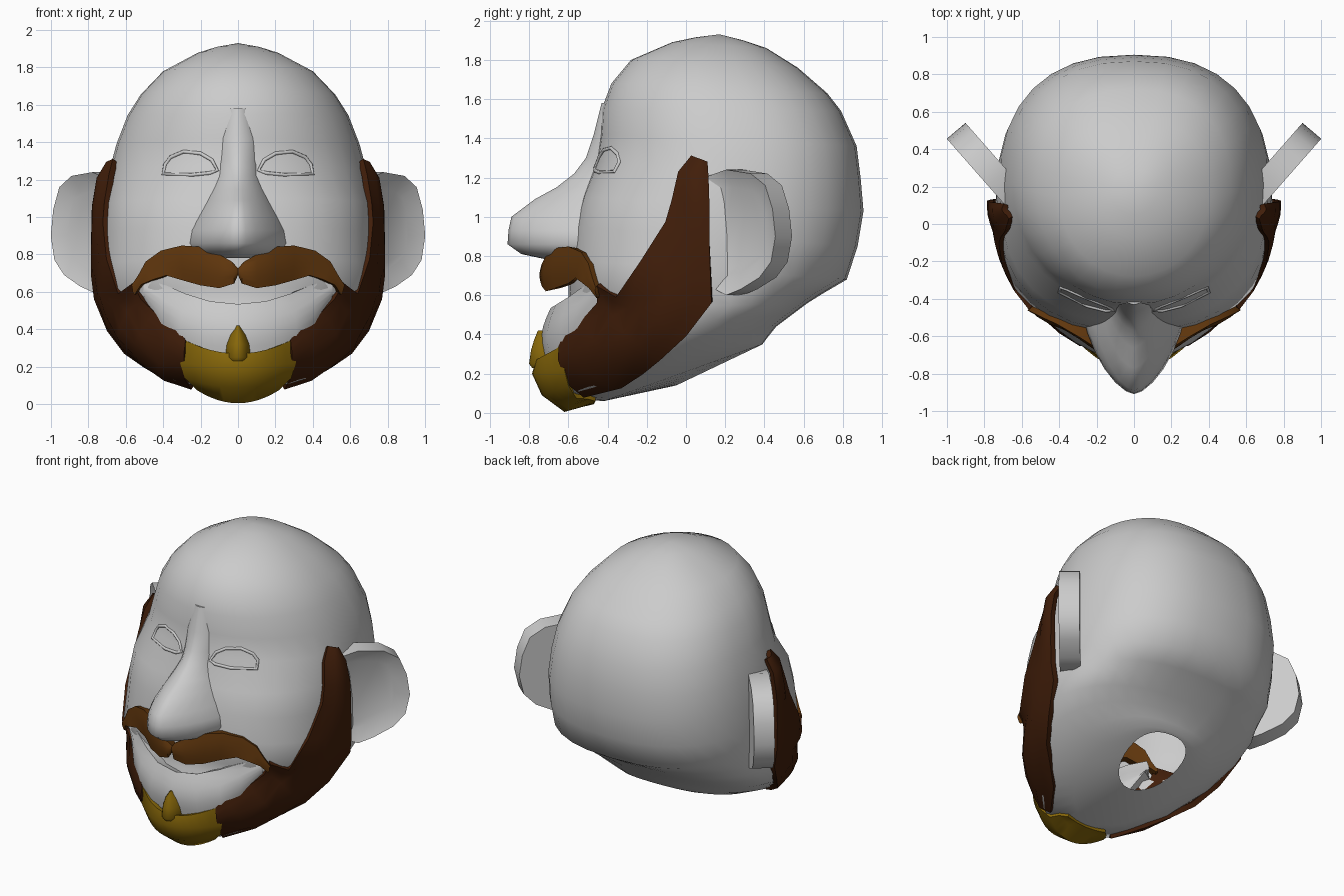
import bpy, bmesh, math
from mathutils import Vector
from mathutils.bvhtree import BVHTree

cube = bpy.data.objects.get("Cube")
if cube:
    bpy.data.objects.remove(cube, do_unlink=True)


def material(name, rgb):
    mat = bpy.data.materials.new(name)
    mat.use_nodes = True
    mat.diffuse_color = (*rgb, 1)
    mat.node_tree.nodes["Principled BSDF"].inputs["Base Color"].default_value = (*rgb, 1)
    return mat


GREY = material("grey skin", (0.6, 0.6, 0.6))
DARK = material("dark brown hair", (0.053, 0.013, 0.003))
BROWN = material("mid brown hair", (0.12, 0.038, 0.004))
GOLD = material("golden brown hair", (0.25, 0.14, 0.003))


def link(name, data, mat):
    obj = bpy.data.objects.new(name, data)
    bpy.context.collection.objects.link(obj)
    data.materials.append(mat)
    return obj


def finish(obj, angle=50):
    """Apply the modifiers and shade smooth with sharp rims."""
    bpy.ops.object.select_all(action='DESELECT')
    obj.select_set(True)
    bpy.context.view_layer.objects.active = obj
    bpy.ops.object.convert(target='MESH')
    bpy.ops.object.shade_smooth_by_angle(angle=math.radians(angle))


def to_object(name, bm, mat):
    mesh = bpy.data.meshes.new(name)
    bm.to_mesh(mesh)
    bm.free()
    return link(name, mesh, mat)


def power(value, n):
    return math.copysign(abs(value) ** (2 / n), value)


def lerp(a, b, t):
    return a + (b - a) * t


def loft(name, rings, mat, caps=False):
    """Skin a stack of closed rings."""
    bm = bmesh.new()
    loops = [[bm.verts.new(p) for p in ring] for ring in rings]
    for low, high in zip(loops, loops[1:]):
        for i in range(len(low)):
            j = (i + 1) % len(low)
            bm.faces.new((low[i], low[j], high[j], high[i]))
    if caps:
        bm.faces.new(loops[0])
        bm.faces.new(loops[-1])
    bmesh.ops.remove_doubles(bm, verts=bm.verts, dist=0.0005)
    bmesh.ops.recalc_face_normals(bm, faces=bm.faces)
    return to_object(name, bm, mat)


def sheet(name, rows, mat, thickness, offset):
    """Grid of points, mirrored, kept outside the head and thickened inward."""
    bm = bmesh.new()
    grid = [[bm.verts.new(p) for p in row] for row in rows]
    for r, s in zip(grid, grid[1:]):
        for i in range(len(r) - 1):
            bm.faces.new((r[i], r[i + 1], s[i + 1], s[i]))
    bm.normal_update()
    middle = Vector((0, 0, 0.5))
    if sum(f.normal.dot(f.calc_center_median() - middle) for f in bm.faces) < 0:
        bmesh.ops.reverse_faces(bm, faces=bm.faces)
    obj = to_object(name, bm, mat)
    obj.modifiers.new("Mirror", 'MIRROR')
    wrap = obj.modifiers.new("Wrap", 'SHRINKWRAP')
    wrap.target = head
    wrap.wrap_mode = 'OUTSIDE'
    wrap.offset = offset
    solid = obj.modifiers.new("Solid", 'SOLIDIFY')
    solid.thickness = thickness
    solid.offset = -1
    finish(obj)


def bulged(stations, bulge, steps=6):
    """Rows between two edges, swelling away from the head's axis."""
    rows = []
    for a, b in stations:
        a, b = Vector(a), Vector(b)
        row = []
        for i in range(steps + 1):
            p = a.lerp(b, i / steps)
            out = Vector((p.x, p.y, 0)).normalized()
            row.append(p + out * bulge * math.sin(math.pi * i / steps))
        rows.append(row)
    return rows


# Head: tilted rings from crown to neck opening (front y, z, back y, z, half width)
head_rings = [
    (.17, 1.93, .17, 1.93, 0), (.05, 1.915, .29, 1.9, .12), (-.07, 1.89, .41, 1.86, .22),
    (-.28, 1.80, .57, 1.76, .40), (-.38, 1.68, .72, 1.63, .52),
    (-.43, 1.55, .79, 1.54, .59), (-.44, 1.42, .87, 1.36, .65),
    (-.46, 1.28, .89, 1.2, .69), (-.53, 1.1, .905, 1.03, .72),
    (-.57, .95, .875, .85, .735), (-.59, .78, .82, .68, .74),
    (-.60, .62, .7, .61, .74), (-.60, .53, .62, .56, .73),
    (-.67, .42, .54, .5, .71), (-.70, .25, .46, .44, .64),
    (-.65, .08, .42, .39, .5), (-.42, .06, .39, .35, .36),
    (-.05, .14, .37, .34, .2)]


def head_ring(k, fy, fz, by, bz, width, sides=32):
    widest = 0.5 if k < 12 else 0.57
    cheek = 2.4 if 8 <= k <= 11 else 2.0
    ring = []
    for i in range(sides):
        a = math.tau * i / sides
        n = cheek if math.cos(a) > 0 else 2.4
        c = power(math.cos(a), n)
        t = widest * (1 - c) if c > 0 else widest - (1 - widest) * c
        ring.append((width * power(math.sin(a), n), lerp(fy, by, t), lerp(fz, bz, t)))
    return ring


head = loft("head", [head_ring(k, *r) for k, r in enumerate(head_rings)], GREY)
finish(head, 60)
head_tree = BVHTree.FromPolygons([v.co for v in head.data.vertices],
                                 [tuple(p.vertices) for p in head.data.polygons])


# Nose and chin tuft: stacked half rings (z, front y, half width)
def half_ring(z, front, width, back, n, steps=14):
    return [(width * power(math.cos(math.pi * i / steps), n),
             lerp(back, front, power(math.sin(math.pi * i / steps), n)), z)
            for i in range(steps + 1)]


nose = [(1.58, -.43, .05), (1.42, -.47, .10), (1.30, -.51, .11), (1.22, -.57, .12),
        (1.15, -.66, .15), (1.09, -.77, .18), (1.0, -.89, .23), (.93, -.905, .27),
        (.86, -.91, .285), (.81, -.84, .26), (.78, -.70, .2)]
tuft = [(.23, -.785, .06), (.25, -.80, .072), (.32, -.79, .067), (.37, -.775, .05),
        (.42, -.755, .01)]
finish(loft("nose", [half_ring(*r, -.40, 1.6) for r in nose], GREY, True), 60)
finish(loft("chin_tuft", [half_ring(*r, -.67, 2.0) for r in tuft], GOLD, True))

# Eyelids: rims laid on the face
lid = [(.11, 1.25), (.14, 1.305), (.2, 1.34), (.29, 1.35), (.36, 1.32), (.39, 1.28),
       (.40, 1.23), (.25, 1.225), (.15, 1.235)]
curve = bpy.data.curves.new("eyelids", 'CURVE')
curve.dimensions = '3D'
curve.bevel_depth = 0.01
curve.bevel_resolution = 2
spline = curve.splines.new('POLY')
spline.points.add(len(lid) - 1)
spline.use_cyclic_u = True
for point, (x, z) in zip(spline.points, lid):
    hit = head_tree.ray_cast(Vector((x, -2, z)), Vector((0, 1, 0)))[0]
    point.co = (*hit, 1)
eyelids = link("eyelids", curve, GREY)
eyelids.modifiers.new("Mirror", 'MIRROR')
finish(eyelids, 60)

# Ears: thick plates flared backward, dished in front (reach, height)
ear_outline = [(-.05, 1.2), (.1, 1.24), (.27, 1.22), (.37, 1.16), (.42, 1.04), (.44, .9),
               (.41, .77), (.33, .69), (.2, .63), (.1, .6), (-.05, .66)]
bm = bmesh.new()
front = [bm.verts.new((.715 + .65 * s, .13 + .74 * s, z)) for s, z in ear_outline]
back = [bm.verts.new(v.co + Vector((-.1, .085, 0))) for v in front]
dish = bm.faces.new(front)
bm.faces.new(back)
for i in range(len(front)):
    j = (i + 1) % len(front)
    bm.faces.new((front[i], front[j], back[j], back[i]))
bmesh.ops.recalc_face_normals(bm, faces=bm.faces)
bmesh.ops.inset_individual(bm, faces=[dish], thickness=0.09, depth=-0.04)
ears = to_object("ears", bm, GREY)
ears.modifiers.new("Mirror", 'MIRROR')
finish(ears)

# Lower lip and chin: smiling ledge (upper edge, lower edge)
lip = [((0, -.69, .535), (0, -.725, .26)), ((.15, -.665, .55), (.18, -.69, .27)),
       ((.28, -.6, .59), (.31, -.62, .31)), ((.37, -.52, .63), (.41, -.55, .41)),
       ((.46, -.44, .66), (.5, -.44, .56))]
sheet("lower_lip", bulged(lip, .03), GREY, .08, .004)

# Side beard: temple to chin (front edge, back edge)
beard = [((.66, .03, 1.31), (.69, .11, 1.28)), ((.69, -.04, 1.23), (.75, .115, 1.2)),
         ((.70, -.07, 1.08), (.78, .12, 1.05)), ((.70, -.10, .97), (.785, .12, .85)),
         ((.66, -.21, .77), (.785, .125, .68)), ((.61, -.33, .62), (.77, .13, .56)),
         ((.53, -.41, .64), (.70, 0, .39)), ((.50, -.43, .58), (.61, -.13, .27)),
         ((.42, -.50, .47), (.5, -.22, .2)), ((.30, -.57, .40), (.38, -.33, .135)),
         ((.27, -.63, .34), (.24, -.52, .12))]
sheet("side_beard", bulged(beard, .03), DARK, .035, .025)

# Moustache: centre to tip (upper x, z, lower x, z, depth)
moustache = [(0, .725, 0, .69, -.72), (.03, .76, .02, .645, -.735), (.10, .80, .10, .62, -.715),
             (.19, .84, .20, .635, -.67), (.30, .848, .29, .66, -.60),
             (.41, .82, .37, .685, -.53), (.48, .76, .43, .66, -.48),
             (.51, .68, .48, .63, -.44), (.54, .63, .525, .615, -.42)]
pairs = [((a, y, b), (c, y, d)) for a, b, c, d, y in moustache]
sheet("moustache", bulged(pairs, .012), BROWN, .08, .03)

# Goatee: bowl under the chin (centre y, z, edge x, y, z)
goatee = [(-.765, .27, .30, -.62, .35), (-.785, .2, .31, -.62, .22), (-.735, .09, .285, -.6, .14),
          (-.62, .005, .22, -.56, .075), (-.53, .03, .19, -.5, .09), (-.47, .05, .15, -.46, .08)]
rows = [[(ex * i / 6, lerp(cy, ey, (i / 6) ** 2), lerp(cz, ez, (i / 6) ** 2))
         for i in range(7)] for cy, cz, ex, ey, ez in goatee]
sheet("goatee", rows, GOLD, .035, .02)
